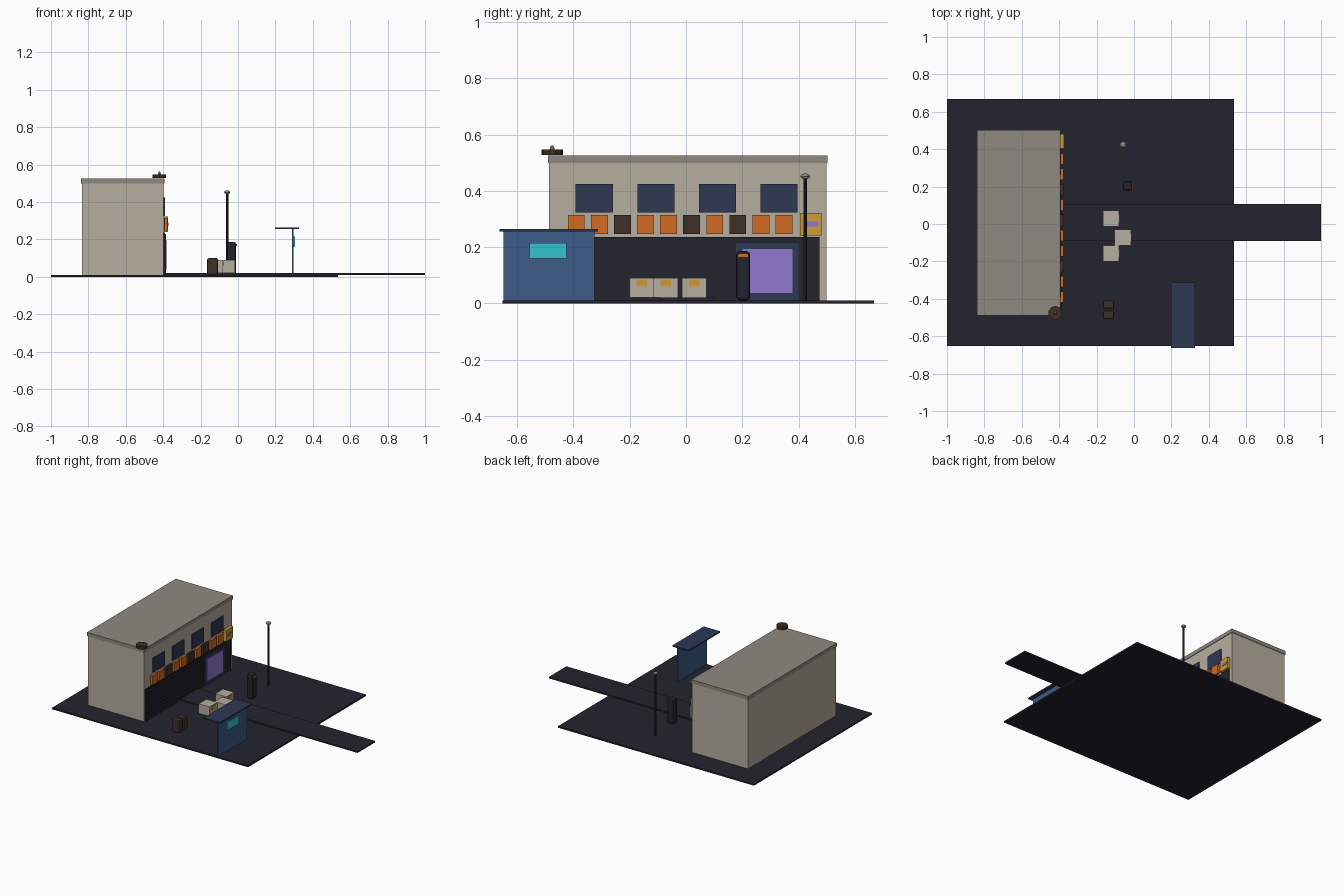
import bpy, math

cube = bpy.data.objects.get("Cube")
if cube:
    bpy.data.objects.remove(cube, do_unlink=True)


def material(name, hex_code):
    """Flat material from an sRGB hex colour, converted to linear."""
    rgb = [int(hex_code[i:i + 2], 16) / 255 for i in (0, 2, 4)]
    lin = [c / 12.92 if c <= 0.04045 else ((c + 0.055) / 1.055) ** 2.4 for c in rgb]
    m = bpy.data.materials.new(name)
    m.use_nodes = True
    m.diffuse_color = (*lin, 1)
    bsdf = next(n for n in m.node_tree.nodes if n.type == 'BSDF_PRINCIPLED')
    bsdf.inputs["Base Color"].default_value = (*lin, 1)
    return m


BEIGE = material("beige plaster", "b6ae9f")
GREY = material("roof grey", "8f8a81")
DARK = material("asphalt dark", "23232e")
NAVY = material("navy metal", "2f3853")
BLUE = material("blue panel", "3c5b87")
CYAN = material("cyan screen", "34c4cf")
PURPLE = material("purple glow", "9078cf")
ORANGE = material("orange paint", "d26b23")
GOLD = material("gold paint", "cd9c36")
BROWN = material("dark brown", "3e2f27")


def box(name, x, y, z, mat, bevel=0):
    """Box given by its extent along each axis."""
    bpy.ops.mesh.primitive_cube_add(size=1, location=[sum(r) / 2 for r in (x, y, z)])
    ob = bpy.context.object
    ob.name = name
    ob.scale = [r[1] - r[0] for r in (x, y, z)]
    bpy.ops.object.transform_apply(location=False, rotation=False, scale=True)
    ob.data.materials.append(mat)
    if bevel:
        mod = ob.modifiers.new("soft edges", 'BEVEL')
        mod.width = bevel
        mod.segments = 2
    return ob


def cylinder(name, x, y, z, radius, sides, mat, top_radius=None):
    bpy.ops.mesh.primitive_cone_add(
        vertices=sides, radius1=radius, radius2=radius if top_radius is None else top_radius,
        depth=z[1] - z[0], location=(x, y, sum(z) / 2))
    ob = bpy.context.object
    ob.name = name
    ob.data.materials.append(mat)
    return ob


def around(c, width):
    return (c - width / 2, c + width / 2)


# Ground and road
box("ground", (-1, 0.535), (-0.652, 0.668), (0, 0.011), DARK)
box("road", (-0.39, 1), (-0.09, 0.107), (0.011, 0.021), DARK)

# Building
WALL = -0.397
box("building", (-0.835, WALL), (-0.487, 0.5), (0.011, 0.5), BEIGE)
box("roof_slab", (-0.84, -0.393), (-0.49, 0.503), (0.5, 0.526), GREY)

# Shopfront with horizontal slats
box("shopfront", (WALL, -0.389), (-0.475, 0.475), (0.011, 0.236), DARK)
for i in range(9):
    box(f"shutter_slat_{i}", (-0.389, -0.386), (-0.475, 0.17), around(0.03 + i * 0.024, 0.015), DARK)
box("door_frame", (-0.389, -0.385), (0.177, 0.4), (0.011, 0.215), NAVY)
box("door_panel", (-0.385, -0.382), (0.2, 0.378), (0.038, 0.194), PURPLE)

# Upper windows
for i in range(4):
    box(f"window_{i}", (WALL, -0.39), around(-0.326 + i * 0.219, 0.132), (0.324, 0.424), NAVY)

# Row of hanging signs
for i in range(10):
    box(f"sign_{i}", (-0.393, -0.377), around(-0.39 + i * 0.082, 0.06), (0.247, 0.314),
        BROWN if i in (2, 5, 7) else ORANGE)
box("gold_sign", (-0.396, -0.375), (0.405, 0.482), (0.241, 0.322), GOLD)
box("gold_sign_stripe", (-0.375, -0.372), (0.424, 0.471), (0.273, 0.291), PURPLE)

# Roof vent
cylinder("vent", -0.42, -0.476, (0.528, 0.548), 0.038, 10, BROWN)
cylinder("vent_cap", -0.42, -0.476, (0.548, 0.562), 0.009, 8, GREY, 0.004)

# Street lamp
cylinder("lamp_pole", -0.058, 0.424, (0.011, 0.446), 0.006, 8, DARK)
bpy.ops.mesh.primitive_uv_sphere_add(segments=10, ring_count=6, radius=0.017,
                                     location=(-0.058, 0.424, 0.452))
lamp = bpy.context.object
lamp.name = "lamp_head"
lamp.scale.z = 0.6
lamp.data.materials.append(GREY)

# Kiosk post with an orange band
box("kiosk", (-0.06, -0.01), (0.178, 0.228), (0.011, 0.186), DARK, 0.012)
box("kiosk_band", (-0.01, -0.006), (0.183, 0.222), (0.165, 0.176), ORANGE)

# Crates with labels
for i, (x, y) in enumerate([(-0.124, -0.158), (-0.06, -0.072), (-0.124, 0.029)]):
    box(f"crate_{i}", around(x, 0.086), around(y, 0.086), (0.021, 0.09), BEIGE)
    box(f"crate_label_{i}", around(x + 0.044, 0.004), around(y, 0.037), (0.06, 0.083), GOLD)

# Pair of bins
for i, y in enumerate((-0.485, -0.431)):
    box(f"bin_{i}", around(-0.136, 0.058), around(y, 0.044), (0.011, 0.1), BROWN, 0.008)

# Shelter
box("shelter_panel", (0.289, 0.298), (-0.648, -0.325), (0.011, 0.256), BLUE)
box("shelter_roof", (0.197, 0.325), (-0.663, -0.312), (0.256, 0.265), NAVY)
box("shelter_screen", (0.298, 0.304), (-0.556, -0.424), (0.16, 0.215), CYAN)
